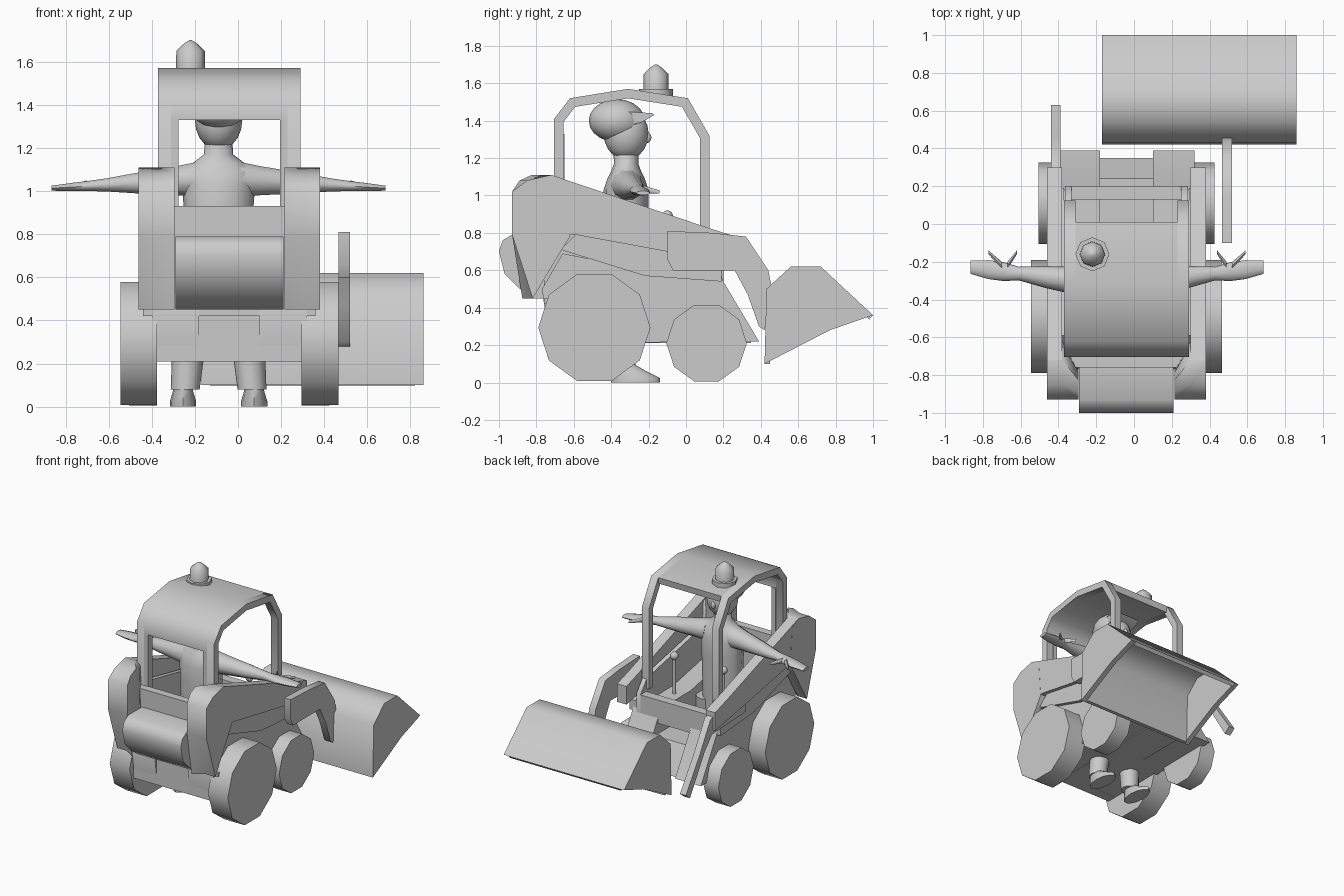
import bpy, bmesh, math
from mathutils import Matrix, Vector

cube = bpy.data.objects.get("Cube")
if cube:
    bpy.data.objects.remove(cube, do_unlink=True)

grey = bpy.data.materials.new("plain_grey")
grey.use_nodes = True
grey.diffuse_color = (.6, .6, .6, 1)
shader = grey.node_tree.nodes["Principled BSDF"]
shader.inputs["Base Color"].default_value = grey.diffuse_color

machine_x = -.04
driver_x = -.09
SIDES = {"left": 1, "right": -1}


def finish(name, bm, smooth_angle=55):
    bmesh.ops.recalc_face_normals(bm, faces=bm.faces[:])
    mesh = bpy.data.meshes.new(name)
    bm.to_mesh(mesh)
    bm.free()
    mesh.materials.append(grey)
    obj = bpy.data.objects.new(name, mesh)
    bpy.context.collection.objects.link(obj)
    bpy.ops.object.select_all(action="DESELECT")
    obj.select_set(True)
    bpy.context.view_layer.objects.active = obj
    bpy.ops.object.shade_smooth_by_angle(angle=math.radians(smooth_angle))


def skin(name, rings):
    """Join matching rings of points and cap both ends."""
    bm = bmesh.new()
    loops = [[bm.verts.new(point) for point in ring] for ring in rings]
    for near, far in zip(loops, loops[1:]):
        for i in range(len(near)):
            bm.faces.new((near[i - 1], near[i], far[i], far[i - 1]))
    bm.faces.new(loops[0])
    bm.faces.new(loops[-1])
    finish(name, bm)


def prism(name, outline, x_start, x_end):
    """Extrude a (y, z) outline along x."""
    skin(name, [[(x, y, z) for y, z in outline] for x in (x_start, x_end)])


def centred(name, outline, half_width):
    prism(name, outline, machine_x - half_width, machine_x + half_width)


def pair(name, outline, inner, outer):
    for side, sign in SIDES.items():
        prism(f"{side}_{name}", outline, machine_x + sign * inner, machine_x + sign * outer)


def rectangle(y_min, y_max, z_min, z_max):
    return [(y_min, z_min), (y_max, z_min), (y_max, z_max), (y_min, z_max)]


def ribbon(path, thickness):
    """Outline of a bent strip: the path and a mitred copy on its right."""
    points = [Vector(p) for p in path]
    normals = []
    for a, b in zip(points, points[1:]):
        along = (b - a).normalized()
        normals.append(Vector((along.y, -along.x)))
    before = normals[:1] + normals
    after = normals + normals[-1:]
    inner = [p + (m + n) * thickness / (1 + m.dot(n))
             for p, m, n in zip(points, before, after)]
    return points + inner[::-1]


def ellipse(centre, width, height, axis, count):
    ring = []
    for i in range(count):
        angle = math.tau * i / count
        a, b = width * math.cos(angle), height * math.sin(angle)
        offset = Vector((a, b, 0)) if axis == "z" else Vector((0, a, b))
        ring.append(Vector(centre) + offset)
    return ring


def column(name, x, y, sections, count=12):
    """Upright loft through (z, half width, half depth) sections."""
    skin(name, [ellipse((x, y, z), a, b, "z", count) for z, a, b in sections])


def ball(name, centre, radii):
    bm = bmesh.new()
    bmesh.ops.create_uvsphere(bm, u_segments=16, v_segments=10, radius=1)
    bm.transform(Matrix.Translation(centre) @ Matrix.Diagonal((*radii, 1)))
    finish(name, bm)


def decagon(y, radius):
    """Wheel outline resting just above the ground."""
    turns = [math.tau * i / 10 for i in range(10)]
    return [(y + radius * math.cos(t), radius * (.98 + math.sin(t))) for t in turns]


# Wheels
pair("rear_wheel", decagon(-.49, .3), .335, .505)
pair("front_wheel", decagon(.11, .215), .335, .465)

# Chassis
pair("side_body", [(-.73, .21), (.39, .22), (.2, .54), (.18, .6), (-.2, .6), (-.66, .69),
                   (-.77, .5)], .14, .36)
centred("floor", [(-.72, .21), (.35, .21), (.24, .42), (-.72, .42)], .14)
centred("rear_bulkhead", rectangle(-.74, -.66, .21, .42), .335)
pair("fender_beam", [(-.67, .71), (-.59, .79), (-.1, .7), (.19, .62), (.19, .54), (-.22, .57)],
     .33, .39)
centred("rear_plate", rectangle(-.76, -.6, .42, .45), .4)
centred("rear_panel", rectangle(-.76, -.7, .45, .93), .33)
centred("engine_cover", [(-.74, .79), (-.93, .79), (-.98, .76), (-1, .7), (-.97, .58),
                         (-.9, .51), (-.82, .45), (-.74, .45)], .25)

# Lift arms, and rear towers that narrow towards the engine
pair("lift_arm", [(-.72, 1.11), (.14, .82), (.3, .77), (.3, .63), (-.1, .7), (-.59, .79),
                  (-.75, .8)], .34, .42)
tower_back = -.93
tower = [(tower_back, 1.02), (-.85, 1.08), (-.72, 1.11), (-.64, 1.07), (-.62, .78),
         (-.67, .7), (-.82, .45), (tower_back, .79)]
for side, sign in SIDES.items():
    skin(f"{side}_arm_tower",
         [[(machine_x + sign * offset, tower_back + (y - tower_back) * depth, z)
           for y, z in tower] for offset, depth in ((.255, .5), (.34, 1), (.421, 1))])

# Drop links at the front of the arms
prism("left_drop_link", [(-.1, .81), (.14, .8), (.32, .78), (.44, .6), (.46, .5), (.42, .28),
                         (.39, .3), (.33, .47), (.26, .6), (-.07, .6), (-.1, .66)], .465, .52)
prism("right_drop_link", [(-.1, .76), (.2, .77), (.33, .72), (.46, .5), (.63, .25), (.58, .21),
                          (.4, .5), (.31, .6), (-.1, .62)], -.44, -.39)

# Bucket: bent sheet between two end plates, open underneath
bucket_path = [(.42, .1), (.43, .5), (.56, .62), (.72, .62), (1, .36)]
bucket_right, bucket_left, plate = -.17, .86, .04
prism("bucket_sheet", ribbon(bucket_path, .03), bucket_right + plate, bucket_left - plate)
bucket_end = bucket_path + [(.77, .28)]
prism("bucket_right_end", bucket_end, bucket_right, bucket_right + plate)
prism("bucket_left_end", bucket_end, bucket_left - plate, bucket_left)

# Cab: side hoops, solid roof, open front and rear window
cab_back, cab_half, post_inner = -.705, .33, .27
roof_path = [(cab_back, 1.41), (-.62, 1.52), (-.31, 1.57), (.01, 1.52)]
hoop_path = [(cab_back, .75)] + roof_path + [(.125, 1.32), (.125, .7)]
pair("cab_hoop", ribbon(hoop_path, .05), post_inner, cab_half)
centred("cab_roof", ribbon([(cab_back, 1.33)] + roof_path, .05), post_inner)
pair("rear_post", rectangle(cab_back, -.65, .75, 1.33), .235, post_inner)
pair("cab_wall", [(-.7, .5), (-.7, .93), (-.62, .93), (.12, .78), (.2, .68), (.2, .5)],
     .29, .325)
centred("cab_front_sill", rectangle(.13, .2, .5, .68), .29)
centred("seat", rectangle(-.65, -.35, .42, .62), .14)

# Roof beacon
beacon = (-.22, -.16)
column("beacon_base", *beacon, [(z, .09, .09) for z in (1.52, 1.57)], 8)
column("beacon_lamp", *beacon, [(z, r, r) for z, r in
                                ((1.56, .068), (1.65, .066), (1.685, .03), (1.7, .006))], 8)

# Control levers
for side, sign in SIDES.items():
    lever_x = machine_x + sign * .21
    column(f"{side}_lever", lever_x, -.1, [(z, .013, .013) for z in (.58, .88)], 8)
    ball(f"{side}_lever_knob", (lever_x, -.1, .89), (.03, .03, .03))

# Driver body, head and cap
column("driver_torso", driver_x, -.32, [(.48, .15, .11), (.9, .16, .12), (1.03, .17, .12),
                                        (1.09, .18, .1), (1.13, .12, .08), (1.17, .068, .065),
                                        (1.28, .06, .07)])
ball("driver_head", (driver_x, -.32, 1.33), (.11, .12, .14))
ball("driver_nose", (driver_x, -.21, 1.31), (.018, .025, .03))
ball("cap", (driver_x, -.37, 1.4), (.13, .15, .115))
prism("cap_brim", [(-.34, 1.37), (-.24, 1.39), (-.17, 1.43), (-.18, 1.44), (-.34, 1.45)],
      driver_x - .1, driver_x + .1)

# Driver limbs, mirrored about the body
arm_sections = [(.1, .09, .085), (.2, .075, .07), (.38, .058, .05), (.52, .036, .032),
                (.6, .05, .025), (.68, .05, .02), (.775, .035, .012)]
for side, sign in SIDES.items():
    arm = [ellipse((driver_x + sign * reach, -.33 + reach * .13, 1.06 - reach * .06),
                   width, height, "x", 10) for reach, width, height in arm_sections]
    skin(f"driver_{side}_arm", arm)
    for finger, root, tip in (("finger", .61, .68), ("thumb", .58, .53)):
        ends = [((driver_x + sign * root, -.22, 1.03), .02),
                ((driver_x + sign * tip, -.15, 1.02), .01)]
        skin(f"driver_{side}_{finger}",
             [ellipse(centre, size, size, "x", 8) for centre, size in ends])
    foot_x = driver_x + sign * .155
    leg = [((foot_x - sign * .04, -.31, .55), .09), ((foot_x, -.34, .08), .067)]
    skin(f"driver_{side}_leg",
         [ellipse(centre, size, size, "z", 12) for centre, size in leg])
    shoe = [(-.27, 0, .13), (-.27, .025, .13), (-.31, .065, .09), (-.34, .1, .06)]
    skin(f"driver_{side}_shoe",
         [ellipse((foot_x + sign * .01, y, z), length * .3 + .022, length, "z", 12)
          for y, z, length in shoe])
